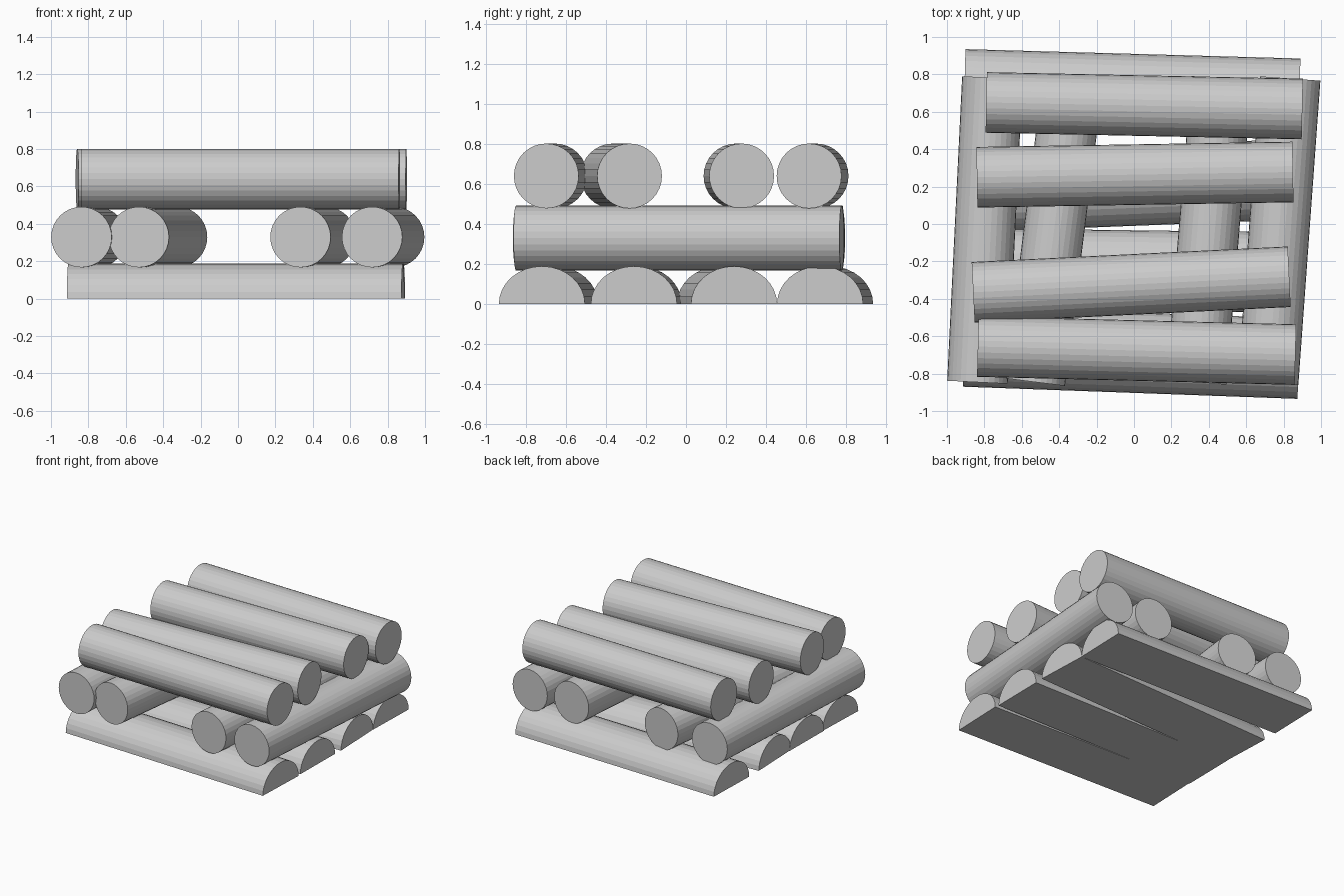
import bpy, bmesh, math
from mathutils import Vector

if "Cube" in bpy.data.objects:
    bpy.data.objects.remove(bpy.data.objects["Cube"])

SIDES = 32

grey = bpy.data.materials.new("plain grey")
grey.diffuse_color = (0.6, 0.6, 0.6, 1)
grey.use_nodes = True
grey.node_tree.nodes["Principled BSDF"].inputs["Base Color"].default_value = grey.diffuse_color


def full_round(r):
    return [(r * math.cos(a), r * math.sin(a))
            for a in (2 * math.pi * i / SIDES for i in range(SIDES))]


def half_round(w, h):
    n = SIDES // 2
    return [(w * math.cos(math.pi * i / n), h * math.sin(math.pi * i / n))
            for i in range(n + 1)]


def log(name, a, b, z, profile):
    """Extrude a cross-section profile between two plan points at height z."""
    a, b = Vector((*a, z)), Vector((*b, z))
    along = (b - a).normalized()
    side = Vector((0, 0, 1)).cross(along)
    bm = bmesh.new()
    rings = [[bm.verts.new(p + side * u + Vector((0, 0, v))) for u, v in profile]
             for p in (a, b)]
    n = len(profile)
    for i in range(n):
        j = (i + 1) % n
        bm.faces.new((rings[0][i], rings[0][j], rings[1][j], rings[1][i]))
    bm.faces.new(rings[0])
    bm.faces.new(rings[1])
    bmesh.ops.recalc_face_normals(bm, faces=bm.faces)
    mesh = bpy.data.meshes.new(name)
    bm.to_mesh(mesh)
    bm.free()
    mesh.materials.append(grey)
    bpy.context.collection.objects.link(bpy.data.objects.new(name, mesh))


# Bottom layer: split logs, flat side down
bottom = [((-0.907, -0.655), (0.882, -0.72)),
          ((-0.903, -0.237), (0.887, -0.26)),
          ((-0.905, 0.17), (0.885, 0.24)),
          ((-0.907, 0.72), (0.884, 0.67))]

# Middle layer: round logs running front to back
middle = [((-0.837, -0.846), (-0.757, 0.782)),
          ((-0.53, -0.845), (-0.325, 0.775)),
          ((0.334, -0.846), (0.468, 0.778)),
          ((0.717, -0.85), (0.835, 0.778))]

# Top layer: round logs running left to right
top = [((-0.835, -0.655), (0.863, -0.698)),
       ((-0.86, -0.365), (0.83, -0.282)),
       ((-0.84, 0.25), (0.85, 0.278)),
       ((-0.79, 0.65), (0.90, 0.615))]

for layer, ends, z, profile in (
        ("bottom_split_log", bottom, 0.0, half_round(0.215, 0.188)),
        ("middle_log", middle, 0.329, full_round(0.162)),
        ("top_log", top, 0.639, full_round(0.162))):
    for k, (a, b) in enumerate(ends, 1):
        log(f"{layer}_{k}", a, b, z, profile)
